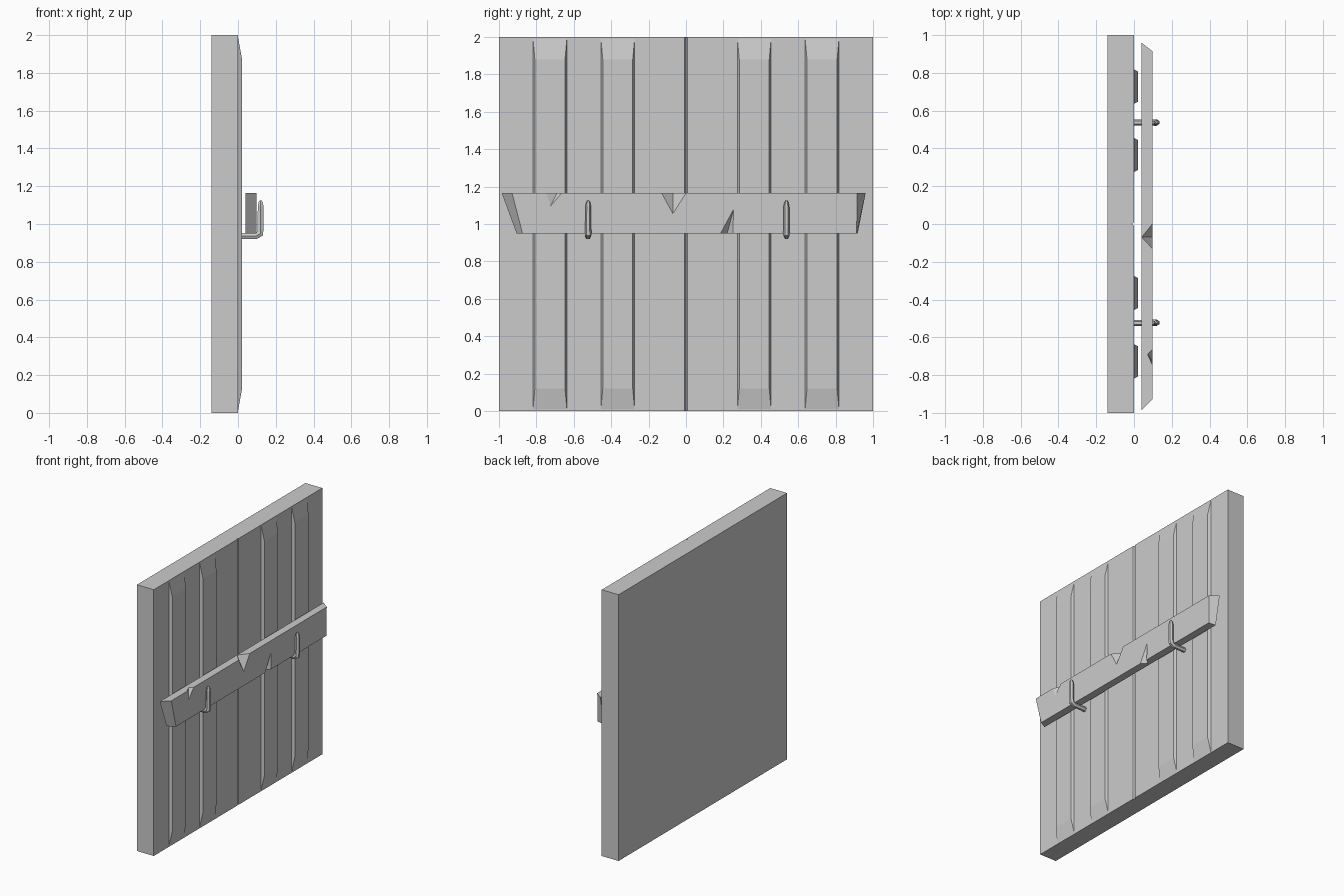
import bpy, bmesh, math
from mathutils import Vector

if "Cube" in bpy.data.objects:
    bpy.data.objects.remove(bpy.data.objects["Cube"])


def make_object(name, verts, faces=None):
    """Mesh from points; with no faces given, take the convex hull."""
    bm = bmesh.new()
    vs = [bm.verts.new(v) for v in verts]
    if faces is None:
        bmesh.ops.convex_hull(bm, input=vs)
        bmesh.ops.dissolve_limit(bm, angle_limit=0.01, verts=bm.verts[:], edges=bm.edges[:])
    else:
        for f in faces:
            bm.faces.new([vs[i] for i in f])
    bmesh.ops.recalc_face_normals(bm, faces=bm.faces[:])
    me = bpy.data.meshes.new(name)
    bm.to_mesh(me)
    bm.free()
    ob = bpy.data.objects.new(name, me)
    bpy.context.collection.objects.link(ob)
    return ob


def bridge(rings, n):
    """Faces joining a run of n-sided rings, capped at both ends."""
    faces = [list(range(n)), [(rings - 1) * n + i for i in range(n)]]
    for r in range(rings - 1):
        for i in range(n):
            j = (i + 1) % n
            faces.append([r * n + i, r * n + j, (r + 1) * n + j, (r + 1) * n + i])
    return faces


# Door slab with a thin V seam down the middle of its face
outline = [(-0.14, -1), (0, -1), (0, -0.008), (-0.012, 0), (0, 0.008), (0, 1), (-0.14, 1)]
make_object("door_slab", [(x, y, z) for z in (0, 2) for x, y in outline],
            bridge(2, len(outline)))

# Raised boards: shallow frusta with long sloping ends
for side in (-1, 1):
    for k, (y0, y1) in enumerate([(0.275, 0.455), (0.637, 0.818)]):
        pts = []
        for x, inset, z0 in ((0, 0, 0.01), (0.02, 0.01, 0.12)):
            pts += [(x, side * y, z) for y in (y0 + inset, y1 - inset) for z in (z0, 2 - z0)]
        make_object(f"board_{'left' if side < 0 else 'right'}_{k + 1}", pts)

# Crossbar with roughly sawn ends
XB, XF, ZB, ZT = 0.04, 0.097, 0.95, 1.165
left_end = [(XB, -0.985, ZT), (XF, -0.93, ZT), (XF, -0.874, ZB), (XB, -0.906, ZB)]
right_end = [(XB, 0.96, ZT), (XF, 0.915, ZT), (XF, 0.912, ZB), (XB, 0.918, ZB)]
bar = make_object("crossbar", left_end + right_end, bridge(2, 4))

# Splintered notches: two edge points, tip on the front face, depth on the top or bottom
notches = [
    ((XF, -0.13, ZT), (XF, 0.0, ZT), (XF, -0.07, 1.055), (XB + 0.001, -0.07, ZT)),
    ((XF, -0.745, ZT), (XF, -0.665, ZT), (XF, -0.725, 1.095), (0.072, -0.69, ZT)),
    ((XF, 0.185, ZB), (XF, 0.25, ZB), (XF, 0.255, 1.08), (0.06, 0.22, ZB)),
]
cutters = []
for k, notch in enumerate(notches):
    a, b, tip, deep = map(Vector, notch)
    mid = (tip + deep) / 2
    cut = make_object(f"notch_cutter_{k + 1}", [
        a + (a - mid), b + (b - mid),
        tip + (tip - deep) * 0.5, deep + (deep - tip) * 0.5])
    cut.hide_render = True
    mod = bar.modifiers.new("notch", 'BOOLEAN')
    mod.operation = 'DIFFERENCE'
    mod.solver = 'EXACT'
    mod.object = cut
    cutters.append(cut)

# Bake the notches and drop the cutters
graph = bpy.context.evaluated_depsgraph_get()
baked = bpy.data.meshes.new_from_object(bar.evaluated_get(graph))
bar.modifiers.clear()
bar.data = baked
for cut in cutters:
    bpy.data.objects.remove(cut)

# Iron hooks: six-sided rod bent upwards, (x, z, path angle, radius)
path = [(-0.02, 0.935, 0, 0.016), (0.095, 0.936, 5, 0.016), (0.118, 0.95, 50, 0.018),
        (0.119, 0.975, 90, 0.016), (0.12, 1.095, 90, 0.015),
        (0.12, 1.115, 90, 0.011), (0.12, 1.125, 90, 0.005)]
for name, yc in (("hook_left", -0.523), ("hook_right", 0.537)):
    pts = []
    for x, z, deg, r in path:
        t = math.radians(deg)
        for i in range(6):
            a = math.tau * (i + 0.5) / 6
            u, v = r * math.cos(a) / math.cos(math.pi / 6), r * math.sin(a)
            pts.append((x - math.sin(t) * u, yc + v, z + math.cos(t) * u))
    make_object(name, pts, bridge(len(path), 6))
